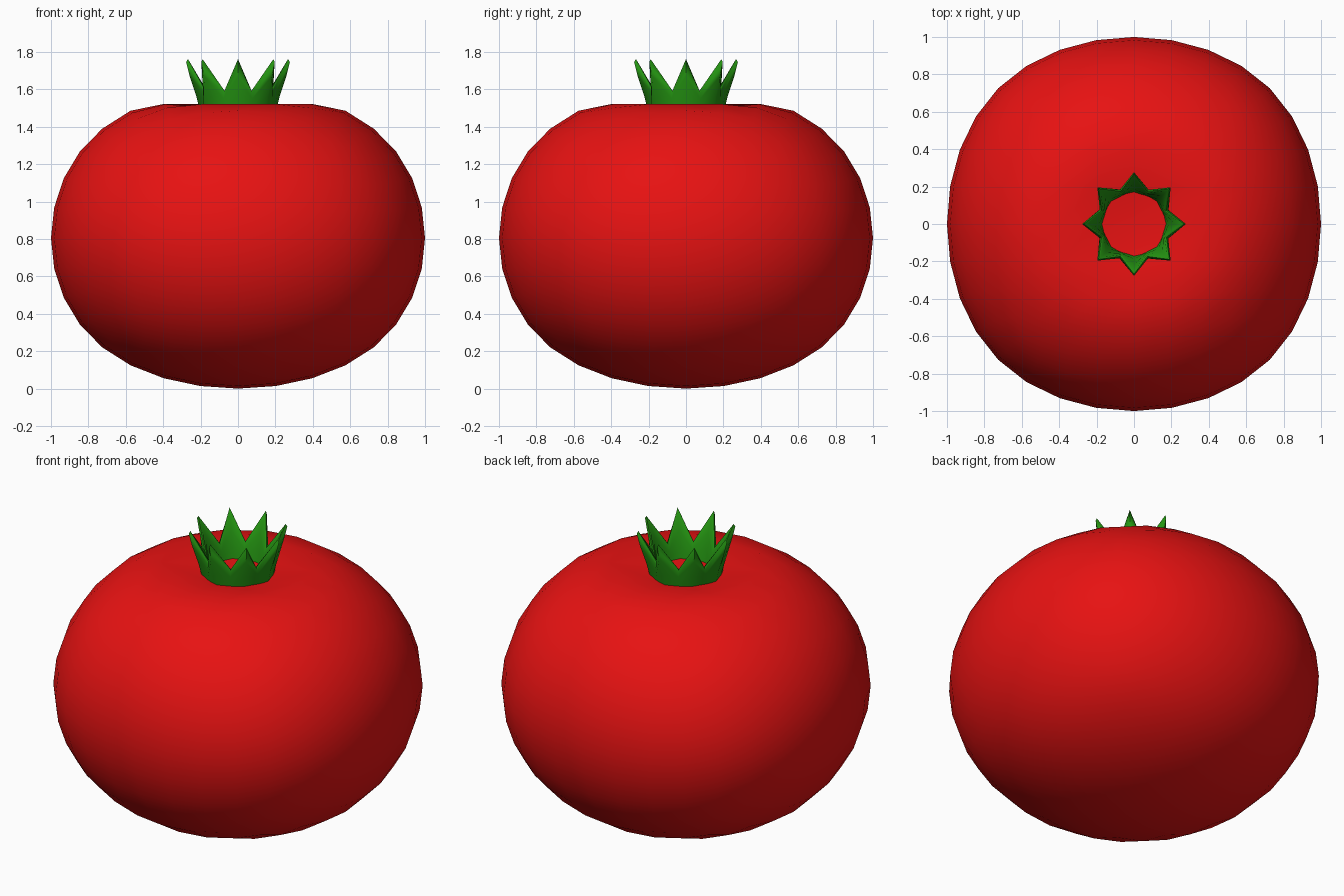
import bpy, bmesh, math

if "Cube" in bpy.data.objects:
    bpy.data.objects.remove(bpy.data.objects["Cube"])


def material(name, rgb):
    m = bpy.data.materials.new(name)
    m.diffuse_color = (*rgb, 1)
    m.use_nodes = True
    m.node_tree.nodes["Principled BSDF"].inputs["Base Color"].default_value = m.diffuse_color
    return m


red = material("ripe red", (0.80, 0.006, 0.006))
green = material("leaf green", (0.018, 0.30, 0.006))

# Fruit body: a subdivided cube, squashed, with a dimple at the top
bpy.ops.mesh.primitive_cube_add(size=2)
body = bpy.context.object
body.name = "fruit_body"
sub = body.modifiers.new("round", 'SUBSURF')
sub.levels = 3
bpy.ops.object.modifier_apply(modifier=sub.name)
half = max(v.co.x for v in body.data.vertices)
for v in body.data.vertices:
    v.co /= half
    v.co.z = 0.805 * (v.co.z + 1)
    t = 1 - math.hypot(v.co.x, v.co.y) / 0.57
    if v.co.z > 1 and t > 0:
        v.co.z -= 0.15 * t * t * (3 - 2 * t)
body.data.materials.append(red)
bpy.ops.object.shade_smooth()

# Leafy crown: a thin ring wall rising into eight outward-leaning points
POINTS = 8
# closed wall sections as (radius, height): outer base to tip, then inner side down
peak = [(0.195, 1.45), (0.222, 1.56), (0.258, 1.67), (0.277, 1.745),
        (0.268, 1.762), (0.254, 1.74), (0.215, 1.65), (0.186, 1.56), (0.165, 1.45)]
valley = [(0.195, 1.45), (0.200, 1.50), (0.200, 1.55), (0.198, 1.585),
          (0.188, 1.592), (0.176, 1.585), (0.170, 1.55), (0.166, 1.50), (0.162, 1.45)]
bm = bmesh.new()
columns = []
for i in range(POINTS * 2):
    a = math.pi * i / POINTS
    section = valley if i % 2 else peak
    columns.append([bm.verts.new((r * math.cos(a), r * math.sin(a), z)) for r, z in section])
n = len(peak)
for i, col in enumerate(columns):
    nxt = columns[(i + 1) % len(columns)]
    for j in range(n):
        k = (j + 1) % n
        bm.faces.new((col[j], nxt[j], nxt[k], col[k]))
bmesh.ops.recalc_face_normals(bm, faces=bm.faces)
mesh = bpy.data.meshes.new("leaf_crown")
bm.to_mesh(mesh)
bm.free()
crown = bpy.data.objects.new("leaf_crown", mesh)
bpy.context.collection.objects.link(crown)
mesh.materials.append(green)
bpy.ops.object.select_all(action='DESELECT')
crown.select_set(True)
bpy.context.view_layer.objects.active = crown
bpy.ops.object.shade_smooth_by_angle(angle=math.radians(50))
